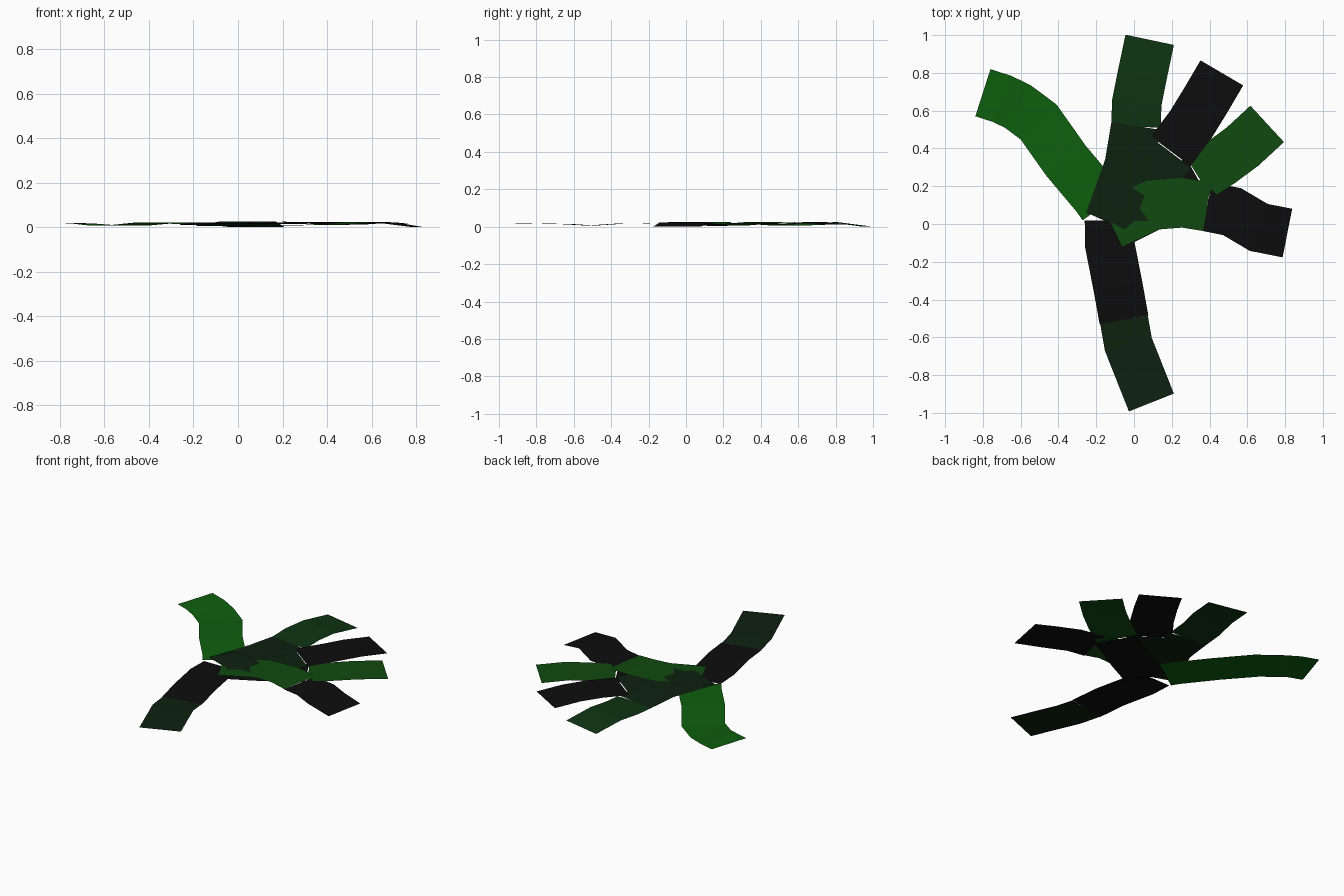
import bpy, bmesh
from mathutils import Vector

if "Cube" in bpy.data.objects:
    bpy.data.objects.remove(bpy.data.objects["Cube"])


def srgb(r, g, b):
    return [((c / 255 + 0.055) / 1.055) ** 2.4 if c > 10 else c / 255 / 12.92
            for c in (r, g, b)] + [1]


def material(name, rgb):
    m = bpy.data.materials.new(name)
    m.diffuse_color = srgb(*rgb)
    m.use_nodes = True
    m.node_tree.nodes["Principled BSDF"].inputs["Base Color"].default_value = m.diffuse_color
    return m


BRIGHT = material("bright green", (14, 95, 14))
GREEN = material("mid green", (16, 74, 16))
FOREST = material("forest green", (14, 52, 18))
DARK = material("darkest green", (13, 33, 15))
BLACK = material("black", (13, 13, 13))


def make_object(name, bm, mat):
    bmesh.ops.recalc_face_normals(bm, faces=bm.faces)
    bm.normal_update()
    for f in bm.faces:
        if f.normal.z < 0:
            f.normal_flip()
    me = bpy.data.meshes.new(name)
    bm.to_mesh(me)
    bm.free()
    me.materials.append(mat)
    ob = bpy.data.objects.new(name, me)
    bpy.context.collection.objects.link(ob)
    return ob


def ribbon(name, mat, path, width=0.262):
    """Flat strip of quads following a centre line, mitred at the bends."""
    pts = [Vector(p) for p in path]
    segs = [(b - a).to_2d().normalized() for a, b in zip(pts, pts[1:])]
    bm = bmesh.new()
    prev = None
    for i, p in enumerate(pts):
        a, b = segs[max(i - 1, 0)], segs[min(i, len(segs) - 1)]
        t = (a + b).normalized()
        half = width / 2 / max(t.dot(a), 0.7)
        side = Vector((-t.y, t.x, 0)) * half
        pair = bm.verts.new(p + side), bm.verts.new(p - side)
        if prev:
            bm.faces.new((prev[0], prev[1], pair[1], pair[0]))
        prev = pair
    return make_object(name, bm, mat)


# Long bright leaf sweeping to the back left
ribbon("left_leaf", BRIGHT, [
    (-0.80, 0.695, 0.020), (-0.70, 0.663, 0.017), (-0.615, 0.622, 0.009),
    (-0.505, 0.54, 0.007), (-0.36, 0.335, 0.021), (-0.20, 0.145, 0.016),
    (-0.165, 0.095, 0.014)])

# Back leaf: outer tip and dark inner half
ribbon("back_leaf_tip", FOREST, [
    (0.083, 0.975, 0.0), (0.042, 0.78, 0.025), (0.015, 0.645, 0.020),
    (0.010, 0.515, 0.012)])
ribbon("back_leaf_base", DARK, [
    (0.010, 0.52, 0.013), (-0.025, 0.31, 0.022), (-0.13, 0.015, 0.020)])

# Back right leaf
ribbon("back_right_leaf_tip", BLACK, [
    (0.465, 0.80, 0.012), (0.38, 0.655, 0.024), (0.30, 0.525, 0.022),
    (0.195, 0.385, 0.015)])
ribbon("back_right_leaf_base", DARK, [
    (0.20, 0.375, 0.017), (0.09, 0.23, 0.021), (-0.09, 0.03, 0.019)])

# Right upper leaf
ribbon("right_upper_leaf_tip", GREEN, [
    (0.705, 0.53, 0.016), (0.575, 0.41, 0.024), (0.46, 0.325, 0.016),
    (0.34, 0.25, 0.009)])
ribbon("right_upper_leaf_base", BLACK, [
    (0.34, 0.235, 0.008), (0.10, 0.10, 0.005), (-0.08, 0.01, 0.004)])

# Right leaf
ribbon("right_leaf_tip", BLACK, [
    (0.812, -0.048, 0.0), (0.66, -0.018, 0.022), (0.52, 0.065, 0.012),
    (0.387, 0.092, 0.010)])
ribbon("right_leaf_base", GREEN, [
    (0.387, 0.092, 0.013), (0.26, 0.113, 0.024), (0.10, 0.10, 0.026),
    (-0.12, -0.005, 0.023)])

# Front leaf
ribbon("front_leaf_base", BLACK, [
    (-0.13, 0.02, 0.010), (-0.128, -0.11, 0.014), (-0.085, -0.33, 0.018),
    (-0.053, -0.507, 0.006)])
ribbon("front_leaf_tip", DARK, [
    (-0.053, -0.507, 0.006), (-0.030, -0.637, 0.014), (0.092, -0.945, 0.020)], 0.256)

# Ragged crown where the leaves meet
crown = [(-0.25, 0.06), (-0.14, 0.01), (-0.12, 0.01), (-0.05, -0.03), (0.0, 0.015),
         (0.08, 0.015), (0.03, 0.08), (0.055, 0.15), (-0.02, 0.20), (-0.17, 0.20)]
bm = bmesh.new()
hub = bm.verts.new((-0.07, 0.09, 0.029))
rim = [bm.verts.new((x, y, 0.027)) for x, y in crown]
for a, b in zip(rim, rim[1:] + rim[:1]):
    bm.faces.new((hub, a, b))
make_object("crown", bm, DARK)
